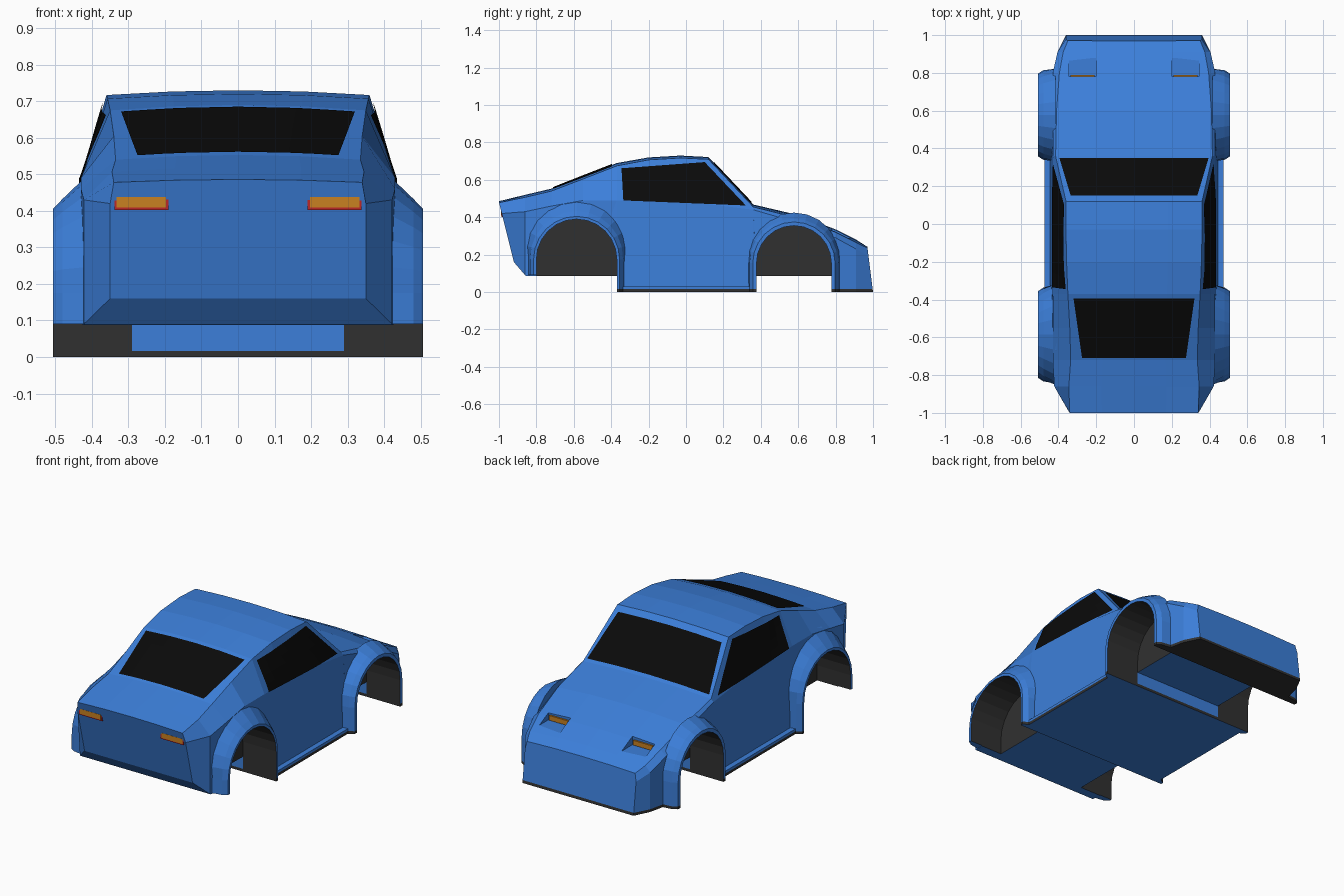
import bpy, bmesh
from math import pi, sin, cos
from mathutils import Vector
from mathutils.bvhtree import BVHTree

if "Cube" in bpy.data.objects:
    bpy.data.objects.remove(bpy.data.objects["Cube"])


def material(name, rgb):
    m = bpy.data.materials.new(name)
    m.diffuse_color = (*rgb, 1)
    m.use_nodes = True
    m.node_tree.nodes["Principled BSDF"].inputs["Base Color"].default_value = m.diffuse_color
    return m


BLUE = material("paint", (.045, .212, .70))
DARK = material("dark_trim", (.03, .03, .03))
GLASS = material("glass", (.003, .003, .003))
ORANGE = material("lamp_orange", (.58, .22, .015))
RED = material("lamp_red", (.5, .02, .02))


def make(name, bm, mats):
    bmesh.ops.recalc_face_normals(bm, faces=bm.faces[:])
    me = bpy.data.meshes.new(name)
    bm.to_mesh(me)
    bm.free()
    for m in mats:
        me.materials.append(m)
    ob = bpy.data.objects.new(name, me)
    bpy.context.collection.objects.link(ob)
    return ob


def loft(bm, rings, dark_side=None, index=0):
    """Skin closed rings of points and cap both ends."""
    vs = [[bm.verts.new(p) for p in r] for r in rings]
    n = len(rings[0])
    for a, b in zip(vs, vs[1:]):
        for j in range(n):
            k = (j + 1) % n
            f = bm.faces.new((a[j], a[k], b[k], b[j]))
            f.material_index = 1 if j == dark_side else index
    for r in (vs[0], vs[-1]):
        bm.faces.new(r).material_index = index


def box(bm, lo, hi, index=0):
    (x0, y0, z0), (x1, y1, z1) = lo, hi
    loft(bm, [[(x, y0, z0), (x, y1, z0), (x, y1, z1), (x, y0, z1)] for x in (x0, x1)], None, index)


def mirrored_box(name, lo, hi, mats):
    bm = bmesh.new()
    box(bm, lo, hi)
    ob = make(name, bm, mats)
    ob.modifiers.new("mirror", 'MIRROR')
    return ob


def arch(cy, cz, r, z_front, z_rear, bulge=0, n=12):
    """Wheel arch outline in (y, z): leg, half circle, leg."""
    pts = [(cy + r, z_front)]
    for i in range(n + 1):
        a = pi * i / n
        rr = r + bulge * sin(a)
        pts.append((cy + rr * cos(a), cz + rr * sin(a)))
    return pts + [(cy - r, z_rear)]


def dark_lip(ob):
    """Dark strip along the lowest edge."""
    bm = bmesh.new()
    bm.from_mesh(ob.data)
    bmesh.ops.bisect_plane(bm, geom=bm.verts[:] + bm.edges[:] + bm.faces[:], dist=1e-5,
                           plane_co=(0, 0, .016), plane_no=(0, 0, 1))
    for f in bm.faces:
        c = f.calc_center_median()
        if max(v.co.z for v in f.verts) < .0165 and (c.z > .002 or c.y > .7):
            f.material_index = 1
    bm.to_mesh(ob.data)
    bm.free()


# Body stations: y, half width, shoulder z, top edge x, top edge z, centre z
STATIONS = [
    (-1.0, .35, .42, .34, .478, .486), (-.86, .422, .43, .345, .507, .52),
    (-.72, .43, .46, .335, .54, .553), (-.55, .43, .49, .34, .605, .62),
    (-.37, .43, .49, .35, .675, .69), (-.2, .43, .485, .357, .707, .72),
    (-.03, .43, .48, .36, .717, .73), (.12, .43, .47, .36, .71, .722),
    (.36, .43, .44, .415, .455, .468), (.6, .43, .37, .41, .395, .412),
    (.8, .43, .29, .395, .32, .335), (.91, .405, .23, .375, .265, .28),
    (.97, .36, .19, .35, .235, .242)]
rings = []
for y, w, zs, xe, ze, zc in STATIONS:
    zb = .16 if y == -1 else .09 if y == -.86 else 0
    flare = .015 if -.4 < y < .4 else 0
    half = [(w + flare, zb), (w, zs), (xe, ze), (xe / 2, ze + .75 * (zc - ze))]
    prof = half + [(0, zc)] + [(-x, z) for x, z in reversed(half)]
    ring = []
    for x, z in prof:
        yy = y
        if y == -1:
            yy += .25 * max(0, .48 - z)
        if y == .97:
            yy += .03 * (1 - z / .24)
        ring.append((x, yy, z))
    rings.append(ring)
bm = bmesh.new()
loft(bm, rings)
body = make("body", bm, [BLUE, DARK])
bm = bmesh.new()
bm.from_mesh(body.data)
bvh = BVHTree.FromBMesh(bm)
bm.free()

# Cutters: wheel wells, raised underside, headlight recesses
WHEELS = {"front": (.577, .155, .2), "rear": (-.585, .175, .215)}
cutters = []
for key, (cy, cz, r) in WHEELS.items():
    for s in (-1, 1):
        bm = bmesh.new()
        loft(bm, [[(s * x, y, z) for y, z in arch(cy, cz, r, -.1, -.1)] for x in (.29, .7)], None, 1)
        cutters.append(make(key + "_well_cutter", bm, [BLUE, DARK]))
for y0, y1 in ((-1.2, -.37), (.377, .777)):
    bm = bmesh.new()
    box(bm, (-.8, y0, -.2), (.8, y1, .087))
    cutters.append(make("underside_cutter", bm, [BLUE, DARK]))
for s in (-1, 1):
    bm = bmesh.new()
    box(bm, (s * .2, .78, .29), (s * .345, .88, .5))
    cutters.append(make("headlight_cutter", bm, [BLUE, DARK]))
for c in cutters:
    c.hide_render = True
    m = body.modifiers.new("cut", 'BOOLEAN')
    m.operation, m.solver, m.object = 'DIFFERENCE', 'EXACT', c
dg = bpy.context.evaluated_depsgraph_get()
cut = bpy.data.meshes.new_from_object(body.evaluated_get(dg))
body.modifiers.clear()
body.data = cut
for c in cutters:
    bpy.data.objects.remove(c)
dark_lip(body)

# Wheel arch flares: profile points are x, extra radius, extra bulge at the top
FLARES = {"front": [(.42, 0, 0), (.507, 0, 0), (.507, .02, 0), (.48, .037, 0), (.415, .045, .025)],
          "rear": [(.42, 0, 0), (.507, 0, 0), (.507, .015, 0), (.48, .033, .01), (.41, .045, .065)]}
for key, (cy, cz, r) in WHEELS.items():
    z_back = 0 if key == "front" else .09
    rows = []
    for x, dr, bulge in FLARES[key]:
        rows.append([(x, y, z) for y, z in arch(cy, cz, r + dr, 0, z_back, bulge)])
    bm = bmesh.new()
    loft(bm, list(zip(*rows)), 0)
    ob = make(key + "_arch_flare", bm, [BLUE, DARK])
    dark_lip(ob)
    ob.modifiers.new("mirror", 'MIRROR')

# Side sills
dark_lip(mirrored_box("side_sill", (.42, -.365, 0), (.475, .372, .03), [BLUE, DARK]))


def window(name, corners, side=0, nu=8, nv=4):
    """Grid between four corners, projected onto the body."""
    a, b, c, d = map(Vector, corners)
    bm = bmesh.new()
    grid = []
    for i in range(nu + 1):
        row = []
        for j in range(nv + 1):
            p = a.lerp(b, i / nu).lerp(d.lerp(c, i / nu), j / nv)
            if side:
                o, ray = Vector((side * 2, p.x, p.y)), Vector((-side, 0, 0))
            else:
                o, ray = Vector((p.x, p.y, 2)), Vector((0, 0, -1))
            hit = bvh.ray_cast(o, ray)[0]
            row.append(bm.verts.new(hit - ray * .005))
        grid.append(row)
    for i in range(nu):
        for j in range(nv):
            bm.faces.new((grid[i][j], grid[i + 1][j], grid[i + 1][j + 1], grid[i][j + 1]))
    ob = make(name, bm, [GLASS])
    return ob


# Glass
window("windscreen", [(-.395, .35), (.395, .35), (.335, .15), (-.335, .15)])
window("rear_window", [(-.275, -.71), (.275, -.71), (.32, -.395), (-.32, -.395)])
for s in (-1, 1):
    window("side_window", [(-.335, .49), (.32, .463), (.1, .695), (-.345, .662)], s)

# Lamps
mirrored_box("tail_lamp_frame", (.19, -.987, .402), (.338, -.95, .445), [RED])
mirrored_box("tail_lamp", (.197, -.99, .409), (.332, -.95, .438), [ORANGE])
mirrored_box("headlamp", (.21, .77, .294), (.335, .79, .322), [ORANGE])
